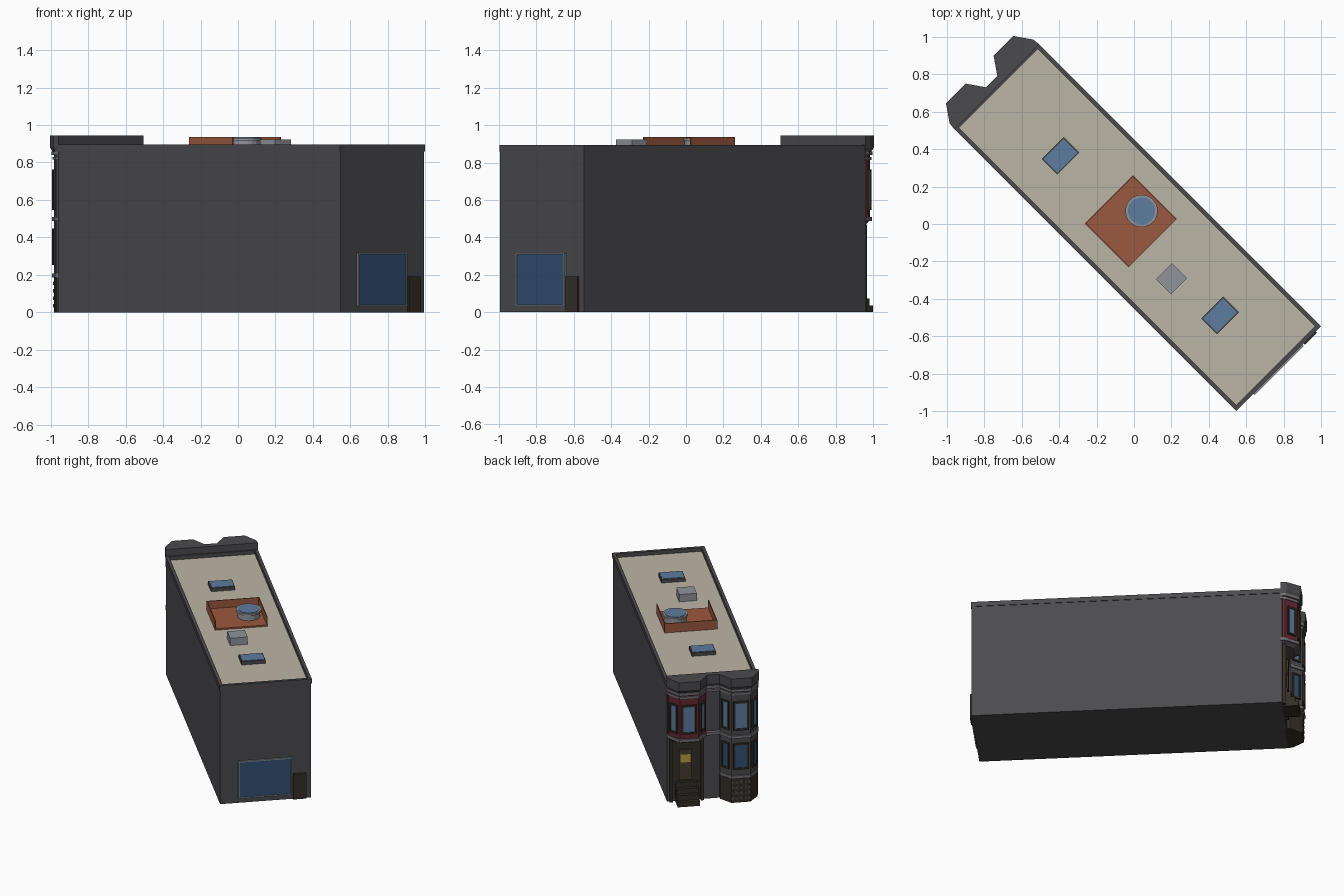
import bpy, bmesh, math
from mathutils import Matrix, Vector

if "Cube" in bpy.data.objects:
    bpy.data.objects.remove(bpy.data.objects["Cube"])

# Built with the street facade facing local -y, then turned to face (-x, +y)
TURN = Matrix.Rotation(math.radians(-135), 4, 'Z')


def material(name, rgb):
    m = bpy.data.materials.new(name)
    m.diffuse_color = (*rgb, 1)
    m.use_nodes = True
    m.node_tree.nodes["Principled BSDF"].inputs["Base Color"].default_value = m.diffuse_color
    return m


DARK = material("dark_siding", (.07, .07, .075))
TRIM = material("grey_trim", (.17, .17, .18))
RED = material("red_paint", (.13, .022, .035))
PANE = material("light_glass", (.11, .2, .34))
DEEP = material("deep_glass", (.03, .08, .17))
TAN = material("roof_gravel", (.5, .46, .38))
WOOD = material("deck_wood", (.33, .1, .05))
BROWN = material("dark_brown", (.035, .028, .022))
STONE = material("light_grey", (.28, .3, .33))
GOLD = material("door_light", (.5, .33, .04))


def finish(name, bm, mat, mtx=Matrix()):
    bmesh.ops.recalc_face_normals(bm, faces=bm.faces)
    bm.transform(TURN @ mtx)
    me = bpy.data.meshes.new(name)
    bm.to_mesh(me)
    bm.free()
    me.materials.append(mat)
    ob = bpy.data.objects.new(name, me)
    bpy.context.collection.objects.link(ob)
    return ob


def boxes(name, spans, mat, mtx=Matrix()):
    bm = bmesh.new()
    for x0, x1, y0, y1, z0, z1 in spans:
        m = Matrix.Translation(((x0 + x1) / 2, (y0 + y1) / 2, (z0 + z1) / 2))
        m = m @ Matrix.Diagonal((x1 - x0, y1 - y0, z1 - z0, 1))
        bmesh.ops.create_cube(bm, size=1, matrix=m)
    return finish(name, bm, mat, mtx)


def prism(name, low, z0, z1, mat, high=None):
    bm = bmesh.new()
    a = [bm.verts.new((x, y, z0)) for x, y in low]
    b = [bm.verts.new((x, y, z1)) for x, y in (high or low)]
    bm.faces.new(a)
    bm.faces.new(b)
    for i in range(len(a)):
        j = (i + 1) % len(a)
        bm.faces.new((a[i], a[j], b[j], b[i]))
    return finish(name, bm, mat)


def bay(c, d=0):
    hb, hf, yb, yf = .13 + .3 * d, .065 + .4 * d, -1.065 - .5 * d, -1.145 - d
    return [(c - hb, yb), (c - hf, yf), (c + hf, yf), (c + hb, yb)]


def closed_bay(c, d=0):
    pts = bay(c, d)
    return [(pts[0][0], -1.03)] + pts + [(pts[3][0], -1.03)]


def facade(d):
    return [(-.321, -1.035)] + bay(-.18, d) + bay(.18, d) + [(.321, -1.035)]


def window(name, p, q, width, z0, z1, glass, frame=BROWN, t=.013):
    p, q = Vector(p), Vector(q)
    mid, way = (p + q) / 2, q - p
    m = Matrix.Translation((mid.x, mid.y, 0)) @ Matrix.Rotation(math.atan2(way.y, way.x), 4, 'Z')
    w = width / 2
    boxes(name + "_frame", [(-w - t, -w, -.012, .005, z0 - t, z1 + t),
                            (w, w + t, -.012, .005, z0 - t, z1 + t),
                            (-w, w, -.012, .005, z1, z1 + t),
                            (-w, w, -.012, .005, z0 - t, z0)], frame, m)
    boxes(name + "_glass", [(-w, w, -.006, .005, z0, z1)], glass, m)


# Main body in two storeys, with roof and parapet
boxes("lower_walls", [(-.316, .316, -1.045, 1.089, 0, .5)], DARK)
boxes("upper_walls", [(-.316, .316, -1.045, 1.089, .5, .86)], DARK)
boxes("roof", [(-.31, .31, -1.04, 1.08, .855, .867)], TAN)
boxes("parapet", [(-.32, -.297, -1.047, 1.092, .86, .895), (.297, .32, -1.047, 1.092, .86, .895),
                  (-.297, .297, -1.047, -1.025, .86, .895),
                  (-.297, .297, 1.07, 1.092, .86, .895)], DARK)

# Bay windows: left only upstairs, right full height on a lattice base
prism("red_bay", closed_bay(-.18), .5, .86, RED)
prism("grey_bay", closed_bay(.18), .2, .86, DARK)
prism("bay_base", closed_bay(.18), 0, .19, BROWN)
prism("red_bay_corbel", closed_bay(-.18, -.03), .465, .49, DARK, closed_bay(-.18))
boxes("base_lattice", [(.18 + i * .03 - .008, .18 + i * .03 + .008, -1.149, -1.14,
                        .025 + k * .04, .045 + k * .04) for i in range(-2, 3) for k in range(4)], DARK)
for label, c, z0, z1, glass in (("red_bay", -.18, .56, .75, PANE),
                                ("grey_bay_upper", .18, .56, .75, PANE),
                                ("grey_bay_lower", .18, .265, .435, DEEP)):
    pts = bay(c)
    for side, i, w in (("left", 0, .042), ("front", 1, .082), ("right", 2, .042)):
        window(f"{label}_{side}_window", pts[i], pts[i + 1], w, z0, z1, glass)

# Moulded bands and the stepped cornice
prism("floor_band", facade(.012), .488, .51, TRIM)
prism("sill_band", closed_bay(.18, .01), .185, .207, TRIM)
prism("frieze_band", facade(.008), .815, .83, TRIM)
prism("cornice_ledge", facade(.014), .84, .86, TRIM)
prism("cornice_cove", facade(.008), .86, .88, DARK, facade(.022))
prism("cornice_crown", facade(.022), .88, .945, DARK)

# Entrance, door and steps
boxes("entrance_panel", [(-.3, -.065, -1.052, -1.03, .02, .47)], BROWN)
boxes("entrance_jambs", [(-.3, -.28, -1.068, -1.04, 0, .47), (-.085, -.065, -1.068, -1.04, 0, .47)], BROWN)
boxes("door", [(-.235, -.145, -1.062, -1.04, .16, .39)], material("door_wood", (.06, .045, .03)))
boxes("door_light", [(-.225, -.155, -1.066, -1.05, .295, .355)], GOLD)
boxes("steps", [(-.26, -.105, -1.075 - .026 * i, -1.04, 0, .15 - .038 * i) for i in range(4)], BROWN)

# Rear garage window and side door
window("garage", (.19, 1.089), (-.18, 1.089), .355, .042, .308, DEEP, STONE, .008)
boxes("rear_door", [(-.28, -.19, 1.08, 1.102, 0, .19)], BROWN)

# Roof skylights and vent unit
for label, y in (("front", -.535), ("rear", .67)):
    boxes(label + "_skylight_curb", [(-.063, .103, y - .059, y + .059, .86, .892)], DARK)
    boxes(label + "_skylight_glass", [(-.056, .096, y - .052, y + .052, .885, .895)], PANE)
boxes("vent_unit", [(.004, .126, .291, .405, .86, .922)], STONE)

# Roof deck with rails on three sides
boxes("deck_floor", [(-.181, .184, -.188, .143, .86, .878)], WOOD)
boxes("deck_rails", [(-.181, -.175, -.188, .143, .87, .936), (.178, .184, -.188, .143, .87, .936),
                     (-.175, .178, -.188, -.182, .87, .936)], WOOD)

# Hot tub: faceted shell, rim and water
for name, r, z0, z1, mat in (("tub_shell", .078, .87, .92, STONE), ("tub_rim", .087, .918, .932, STONE),
                             ("tub_water", .073, .925, .935, PANE)):
    ring = [(-.078 + r * math.cos(a * math.pi / 10), -.021 + r * math.sin(a * math.pi / 10)) for a in range(20)]
    prism(name, ring, z0, z1, mat)
